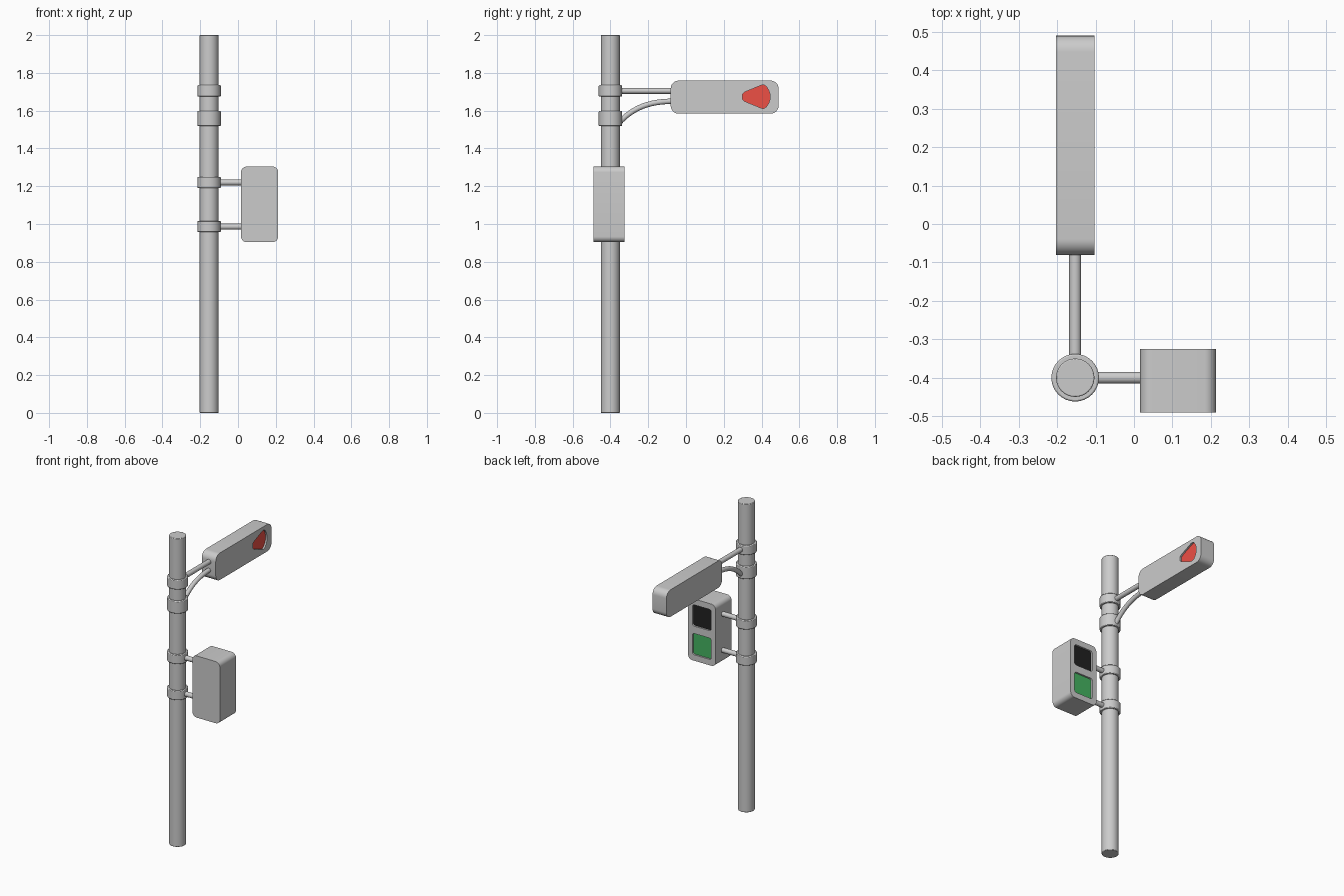
import bpy, bmesh
from math import sin, cos, pi
from mathutils import Vector

if "Cube" in bpy.data.objects:
    bpy.data.objects.remove(bpy.data.objects["Cube"])

PX, PY = -0.153, -0.40            # pole axis


def shade(ob):
    bpy.ops.object.select_all(action='DESELECT')
    ob.select_set(True)
    bpy.context.view_layer.objects.active = ob
    bpy.ops.object.shade_smooth_by_angle(angle=0.6)


def material(name, rgb):
    m = bpy.data.materials.new(name)
    m.diffuse_color = (*rgb, 1)
    m.use_nodes = True
    m.node_tree.nodes["Principled BSDF"].inputs["Base Color"].default_value = m.diffuse_color
    return m


def rod(name, p, q, r, bevel=0.0):
    """Cylinder between two points."""
    p, q = Vector(p), Vector(q)
    bpy.ops.mesh.primitive_cylinder_add(vertices=32, radius=r, depth=(q - p).length, location=(p + q) / 2)
    ob = bpy.context.object
    ob.name = name
    ob.rotation_euler = (q - p).to_track_quat('Z', 'Y').to_euler()
    if bevel:
        mod = ob.modifiers.new("edge", 'BEVEL')
        mod.width, mod.segments = bevel, 2
    shade(ob)
    return ob


def round_rect(u0, u1, v0, v1, r, n=8):
    pts = []
    for k, (cu, cv) in enumerate([(u1 - r, v1 - r), (u0 + r, v1 - r), (u0 + r, v0 + r), (u1 - r, v0 + r)]):
        for i in range(n + 1):
            a = (k + i / n) * pi / 2
            pts.append((cu + r * cos(a), cv + r * sin(a)))
    return pts


def prism(name, pts, axis, a, b, mat=None):
    """Extrude a (horizontal, z) outline along x or y from a to b."""
    bm = bmesh.new()
    place = (lambda u, v, d: (d, u, v)) if axis == 'x' else (lambda u, v, d: (u, d, v))
    face = bm.faces.new([bm.verts.new(place(u, v, a)) for u, v in pts])
    ext = bmesh.ops.extrude_face_region(bm, geom=[face])
    move = Vector(place(0, 0, b - a))
    bmesh.ops.translate(bm, vec=move, verts=[g for g in ext['geom'] if isinstance(g, bmesh.types.BMVert)])
    bmesh.ops.recalc_face_normals(bm, faces=bm.faces)
    me = bpy.data.meshes.new(name)
    bm.to_mesh(me)
    bm.free()
    ob = bpy.data.objects.new(name, me)
    bpy.context.collection.objects.link(ob)
    if mat:
        me.materials.append(mat)
    shade(ob)
    return ob


def recessed_lens(body, name, pts, axis, face, mat, depth=0.012):
    """Cut a pocket in the body face and set a coloured lens at its bottom."""
    cutter = prism(name + "_cutter", pts, axis, face - depth, face + 0.02)
    mod = body.modifiers.new(name, 'BOOLEAN')
    mod.object, mod.operation, mod.solver = cutter, 'DIFFERENCE', 'EXACT'
    bpy.context.view_layer.objects.active = body
    bpy.ops.object.modifier_apply(modifier=mod.name)
    bpy.data.objects.remove(cutter)
    prism(name, pts, axis, face - depth - 0.003, face - depth + 0.001, mat)
    shade(body)


red = material("red_lens", (0.85, 0.08, 0.06))
green = material("green_lens", (0.06, 0.45, 0.12))
black = material("dark_lens", (0.015, 0.015, 0.015))

# Pole and clamp collars
rod("pole", (PX, PY, 0), (PX, PY, 2), 0.05, 0.003)
for i, (z0, z1) in enumerate([(0.957, 1.016), (1.191, 1.25), (1.518, 1.598), (1.674, 1.735)]):
    rod(f"collar_{i + 1}", (PX, PY, z0), (PX, PY, z1), 0.062, 0.004)

# Straight arms
rod("upper_arm", (PX, PY, 1.705), (PX, -0.06, 1.705), 0.0155)
for i, z in enumerate((0.986, 1.22)):
    rod(f"box_arm_{i + 1}", (PX, PY, z), (0.04, PY, z), 0.0155)

# Curved brace under the upper arm
cu = bpy.data.curves.new("curved_brace", 'CURVE')
cu.dimensions, cu.bevel_depth, cu.bevel_resolution, cu.use_fill_caps = '3D', 0.0145, 5, True
sp = cu.splines.new('BEZIER')
sp.bezier_points.add(1)
for bp, (l, c, r) in zip(sp.bezier_points, [((-0.40, 1.49), (-0.36, 1.53), (-0.28, 1.62)),
                                            ((-0.19, 1.65), (-0.06, 1.65), (0.0, 1.65))]):
    bp.handle_left_type = bp.handle_right_type = 'FREE'
    bp.co, bp.handle_left, bp.handle_right = (PX, *c), (PX, *l), (PX, *r)
brace = bpy.data.objects.new("curved_brace", cu)
bpy.context.collection.objects.link(brace)
bpy.ops.object.select_all(action='DESELECT')
brace.select_set(True)
bpy.context.view_layer.objects.active = brace
bpy.ops.object.convert(target='MESH')
shade(bpy.context.object)

# Long signal head with fan-shaped red lens
head = prism("signal_head", round_rect(-0.081, 0.49, 1.584, 1.759, 0.042), 'x', -0.203, -0.103)
half = [(0.30, 0.015), (0.312, 0.025), (0.40, 0.061), (0.412, 0.062), (0.425, 0.054), (0.438, 0.034), (0.445, 0.012)]
fan = [(y, 1.674 + z) for y, z in half] + [(y, 1.674 - z) for y, z in reversed(half)]
recessed_lens(head, "red_signal", fan, 'x', -0.103, red)

# Pedestrian signal box with two square lenses on its back
box = prism("signal_box", round_rect(0.016, 0.213, 0.904, 1.304, 0.03), 'y', -0.49, -0.325)
for name, z, mat in (("dark_signal", 1.197, black), ("green_signal", 1.011, green)):
    recessed_lens(box, name, round_rect(0.0465, 0.1825, z - 0.069, z + 0.069, 0.015), 'y', -0.325, mat)
